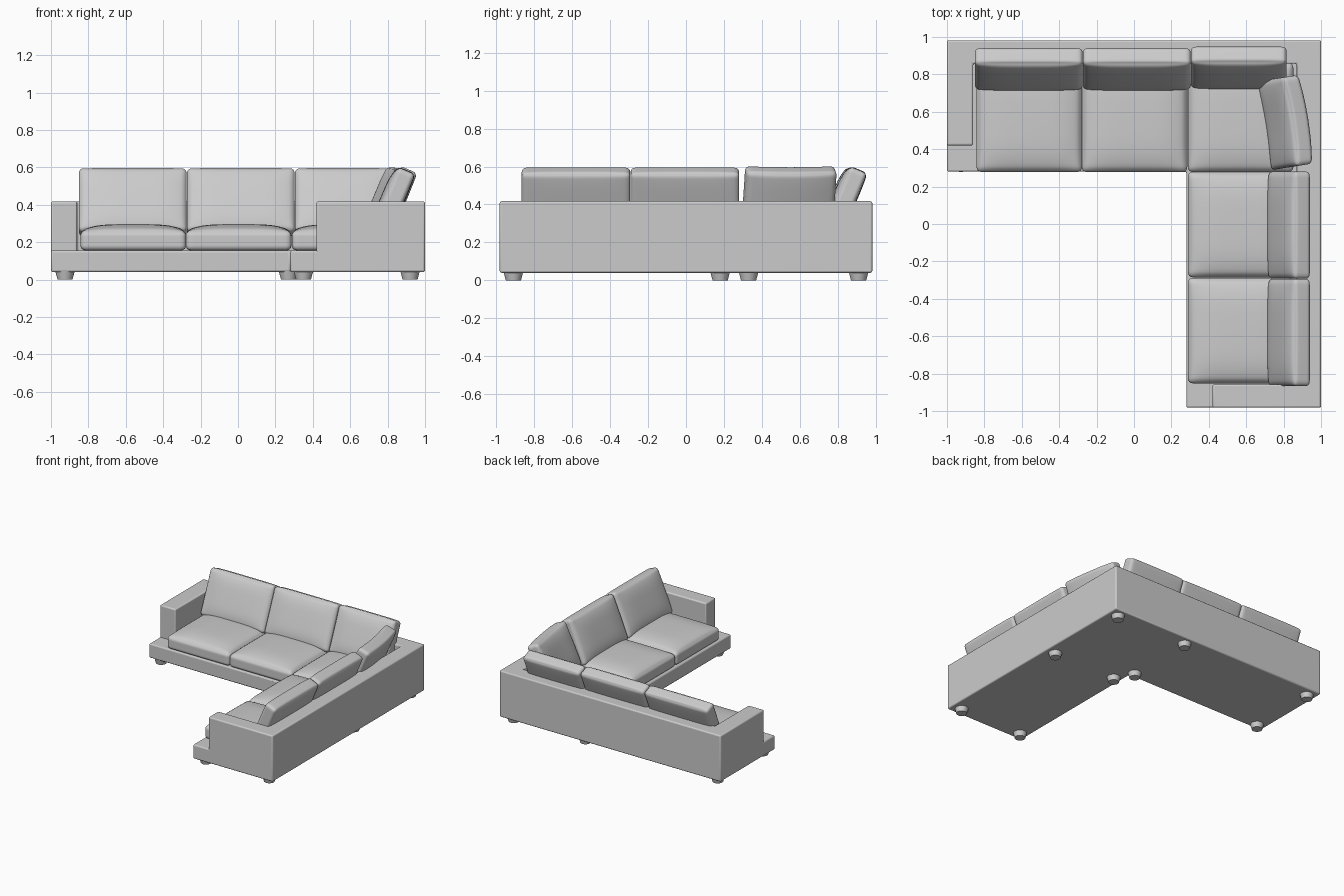
import bpy, bmesh, math
from mathutils import Vector, Euler

if "Cube" in bpy.data.objects:
    bpy.data.objects.remove(bpy.data.objects["Cube"])


def finish(name, bm, angle=40):
    bmesh.ops.recalc_face_normals(bm, faces=bm.faces)
    me = bpy.data.meshes.new(name)
    bm.to_mesh(me)
    bm.free()
    ob = bpy.data.objects.new(name, me)
    bpy.context.collection.objects.link(ob)
    bpy.ops.object.select_all(action='DESELECT')
    ob.select_set(True)
    bpy.context.view_layer.objects.active = ob
    bpy.ops.object.shade_smooth_by_angle(angle=math.radians(angle))
    return ob


def lift(bm, faces, h):
    """Extrude faces straight up and return the new top faces."""
    new = bmesh.ops.extrude_face_region(bm, geom=faces)["geom"]
    bmesh.ops.translate(bm, vec=(0, 0, h),
                        verts=[g for g in new if isinstance(g, bmesh.types.BMVert)])
    return [g for g in new if isinstance(g, bmesh.types.BMFace)]


def pillow(name, size, radius, bulge, loc, rot=(0, 0, 0), bend=0.0):
    """Rounded box; bulge = outward puff of (+z, -y, +y) faces."""
    bm = bmesh.new()
    bmesh.ops.create_cube(bm, size=2)
    bmesh.ops.subdivide_edges(bm, edges=bm.edges[:], cuts=19, use_grid_fill=True)
    half = Vector(size) / 2
    top, front, back = bulge
    for v in bm.verts:
        u = [math.copysign(abs(c) ** 0.5, c) for c in v.co]
        p = Vector([u[i] * half[i] for i in range(3)])
        core = Vector([max(-half[i] + radius, min(half[i] - radius, p[i])) for i in range(3)])
        q = core + (p - core).normalized() * radius
        puff_xy = (1 - u[0] ** 4) * (1 - u[1] ** 4)
        puff_xz = (1 - u[0] ** 4) * (1 - u[2] ** 4)
        q.z += top * puff_xy * (u[2] + 1) / 2
        q.y += puff_xz * (back * max(u[1], 0) + front * min(u[1], 0))
        q.y -= bend * u[0] ** 2
        v.co = q
    ob = finish(name, bm, 60)
    ob.location = loc
    ob.rotation_euler = Euler(rot)
    return ob


# L-shaped body: low deck plus raised back walls and arms
Y, T = 0.982, 0.857
wall = [(-1, Y), (-1, .42), (-.86, .42), (-.86, T), (.87, T), (.87, -T),
        (.42, -T), (.42, -Y), (1, -Y), (1, Y)]
deck = [(-1, .42), (-1, .28), (.28, .28), (.28, -Y), (.42, -Y), (.42, -T),
        (.87, -T), (.87, T), (-.86, T), (-.86, .42)]
bm = bmesh.new()
verts = {p: bm.verts.new((*p, 0.04)) for p in wall + deck}
faces = [bm.faces.new([verts[p] for p in poly]) for poly in (wall, deck)]
tops = lift(bm, faces, 0.115)
wall_top = [f for f in tops if any(v.co.x > .99 for v in f.verts)]
old = [f for f in wall_top if f.is_valid]
lift(bm, old, 0.262)
bmesh.ops.dissolve_limit(bm, angle_limit=0.01, verts=bm.verts[:], edges=bm.edges[:])
body = finish("sofa_body", bm)
bev = body.modifiers.new("soft_edges", 'BEVEL')
bev.width = 0.01
bev.segments = 3
bev.limit_method = 'ANGLE'

# Tapered round feet, one set under each half of the sofa
feet = [(-.925, .91), (-.925, .33), (.27, .91), (.27, .33), (.92, .91),
        (.92, .18), (.35, .18), (.35, -.91), (.92, -.91)]
for i, (x, y) in enumerate(feet):
    bm = bmesh.new()
    bmesh.ops.create_cone(bm, cap_ends=True, segments=24, radius1=0.04,
                          radius2=0.052, depth=0.045)
    finish(f"foot_{i + 1}", bm).location = (x, y, 0.0225)

# Seat cushions along both arms of the L
seats = [(-.56, .57), (.003, .57), (.57, .57), (.57, -.003), (.57, -.57)]
for i, (x, y) in enumerate(seats):
    pillow(f"seat_cushion_{i + 1}", (.565, .585 if y > .5 else .565, .105), 0.028,
           (.036, 0, 0), (x, y, .2075))

# Leaning back cushions: x, y, width, yaw in degrees, bend
lean = math.radians(-23)
backs = [(-.563, .83, .575, 0, 0), (.015, .83, .575, 0, 0), (.56, .838, .51, 0, 0),
         (.83, -.006, .572, -90, 0), (.83, -.58, .572, -90, 0),
         (.822, .545, .48, -81, .018)]
for i, (x, y, w, yaw, bend) in enumerate(backs):
    pillow(f"back_cushion_{i + 1}", (w, .098, .365), 0.022, (.004, .024, .006),
           (x, y, .413), (lean, 0, math.radians(yaw)), bend)
